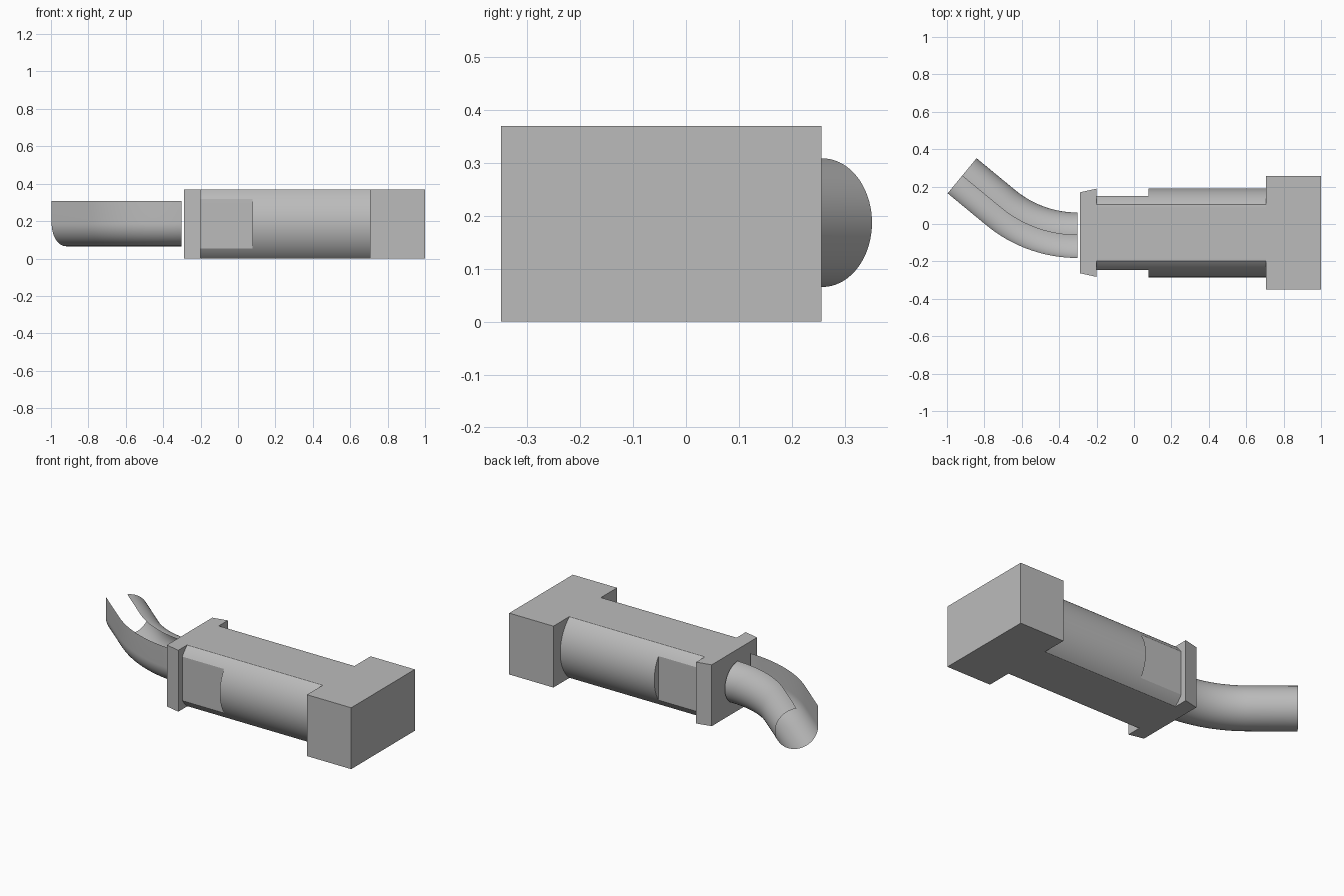
import bpy, bmesh, math

cube = bpy.data.objects.get("Cube")
if cube:
    bpy.data.objects.remove(cube, do_unlink=True)

grey = bpy.data.materials.new("plain_grey")
grey.use_nodes = True
color = (0.5, 0.5, 0.5, 1)
grey.diffuse_color = color
grey.node_tree.nodes["Principled BSDF"].inputs["Base Color"].default_value = color

MID_Y = -0.047   # body axis
MID_Z = 0.185
HALF_H = 0.185


def loft(name, rings, caps=True, smooth=False):
    """Skin a list of equal-length rings into one object."""
    bm = bmesh.new()
    rows = [[bm.verts.new(p) for p in ring] for ring in rings]
    count = len(rows[0])
    for a, b in zip(rows, rows[1:]):
        for i in range(count if caps else count - 1):
            j = (i + 1) % count
            bm.faces.new((a[i], a[j], b[j], b[i]))
    if caps:
        bm.faces.new(rows[0])
        bm.faces.new(rows[-1])
    bmesh.ops.recalc_face_normals(bm, faces=bm.faces)
    mesh = bpy.data.meshes.new(name)
    bm.to_mesh(mesh)
    bm.free()
    obj = bpy.data.objects.new(name, mesh)
    bpy.context.collection.objects.link(obj)
    mesh.materials.append(grey)
    if smooth:
        bpy.ops.object.select_all(action='DESELECT')
        obj.select_set(True)
        bpy.context.view_layer.objects.active = obj
        bpy.ops.object.shade_smooth_by_angle(angle=math.radians(30))
    return obj


def rect(x, half_w):
    return [(x, MID_Y + sy * half_w, MID_Z + sz * HALF_H)
            for sy, sz in ((-1, -1), (1, -1), (1, 1), (-1, 1))]


def clamp(v, limit):
    return max(-limit, min(limit, v))


def cut_circle(x, radius, half_w, steps=128):
    """Circle with flats at the top, bottom and, if narrower, the sides."""
    turns = [2 * math.pi * i / steps for i in range(steps)]
    return [(x, MID_Y + clamp(radius * math.cos(t), half_w),
             MID_Z + clamp(radius * math.sin(t), HALF_H)) for t in turns]


# Body: end block, round barrel, flat-sided neck, tapered flange
loft("end_block", [rect(0.705, 0.303), rect(1.0, 0.303)])
loft("barrel", [cut_circle(x, 0.238, 0.238) for x in (0.078, 0.705)], smooth=True)
loft("neck", [cut_circle(x, 0.238, 0.198) for x in (-0.2, 0.078)], smooth=True)
loft("flange", [rect(-0.29, 0.216), rect(-0.2, 0.236)])

# Bent spout: thin open shell, three quarters round with one upright wall
R = 0.1215
BEND_R, BEND, STRAIGHT = 0.645, math.radians(39.5), 0.268
profile = [(R * math.cos(a), R * math.sin(a))
           for a in (math.radians(90 - 270 * i / 54) for i in range(55))]
profile.append((-R, R))

path = []
for i in range(25):
    a = BEND * i / 24
    path.append((-0.302 - BEND_R * math.sin(a), -0.06 + BEND_R * (1 - math.cos(a)), a))
x, y, a = path[-1]
path.append((x - STRAIGHT * math.cos(a), y + STRAIGHT * math.sin(a), a))

loft("bent_spout",
     [[(x + n * math.sin(a), y + n * math.cos(a), 0.187 + h) for n, h in profile]
      for x, y, a in path], caps=False, smooth=True)
